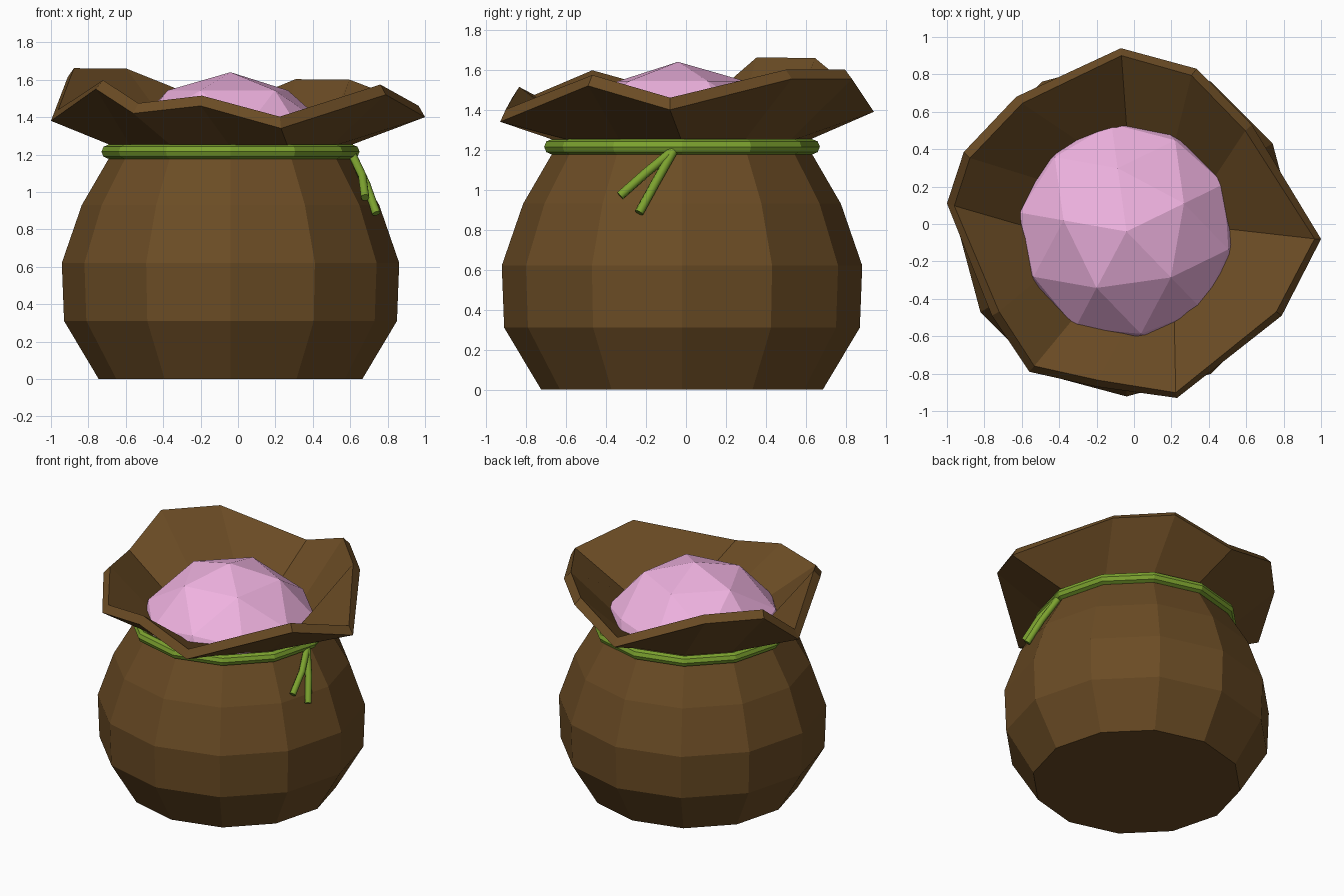
import bpy, bmesh
from math import sin, cos, radians

if "Cube" in bpy.data.objects:
    bpy.data.objects.remove(bpy.data.objects["Cube"])

CX, CY = -0.04, -0.02


def paint(obj, name, rgb):
    mat = bpy.data.materials.get(name) or bpy.data.materials.new(name)
    mat.diffuse_color = (*rgb, 1)
    mat.use_nodes = True
    mat.node_tree.nodes["Principled BSDF"].inputs["Base Color"].default_value = mat.diffuse_color
    obj.data.materials.append(mat)


BROWN, GREEN, PINK = (0.147, 0.072, 0.018), (0.2, 0.36, 0.028), (0.87, 0.45, 0.75)

# Sack: 12-sided rings up to the neck, then an irregular flared rim
profile = [(0.705, 0), (0.89, 0.31), (0.902, 0.62), (0.795, 0.93), (0.615, 1.24)]
rim = [(1.0, -0.08, 1.40), (0.63, 0.53, 1.555), (0.335, 0.83, 1.555),
       (-0.07, 0.94, 1.39), (-0.63, 0.68, 1.615), (-0.91, 0.385, 1.615),
       (-1.0, 0.11, 1.38), (-0.76, -0.49, 1.55), (-0.56, -0.79, 1.42),
       (-0.2, -0.87, 1.46), (0.23, -0.93, 1.34), (0.79, -0.49, 1.52)]
bm = bmesh.new()
rings = [[bm.verts.new((CX + r * cos(radians(30 * k)), CY + r * sin(radians(30 * k)), z))
          for k in range(12)] for r, z in profile]
rings.append([bm.verts.new(p) for p in rim])
for a, b in zip(rings, rings[1:]):
    for k in range(12):
        n = (k + 1) % 12
        bm.faces.new((a[k], a[n], b[n], b[k]))
bm.faces.new(rings[0][::-1])
mesh = bpy.data.meshes.new("sack")
bm.to_mesh(mesh)
bm.free()
sack = bpy.data.objects.new("sack", mesh)
bpy.context.collection.objects.link(sack)
paint(sack, "brown_cloth", BROWN)
cloth = sack.modifiers.new("thickness", 'SOLIDIFY')
cloth.thickness = 0.065
cloth.offset = -1
cloth.use_even_offset = True

# Cord around the neck
bpy.ops.mesh.primitive_torus_add(location=(CX, CY, 1.215), major_radius=0.652,
                                 minor_radius=0.038, major_segments=12, minor_segments=8)
cord = bpy.context.object
cord.name = "neck_cord"
paint(cord, "green_cord", GREEN)

# Two loose cord ends hanging on the right side
tails = [[(0.61, -0.06, 1.2), (0.665, -0.2, 1.085), (0.68, -0.33, 0.97)],
         [(0.61, -0.06, 1.2), (0.685, -0.15, 1.04), (0.74, -0.235, 0.885)]]
for i, pts in enumerate(tails):
    curve = bpy.data.curves.new(f"cord_end_{i + 1}", 'CURVE')
    curve.dimensions = '3D'
    curve.bevel_depth = 0.023
    curve.bevel_resolution = 2
    curve.use_fill_caps = True
    spline = curve.splines.new('POLY')
    spline.points.add(len(pts) - 1)
    for point, co in zip(spline.points, pts):
        point.co = (*co, 1)
    tail = bpy.data.objects.new(curve.name, curve)
    bpy.context.collection.objects.link(tail)
    paint(tail, "green_cord", GREEN)

# Faceted ball filling the sack
bpy.ops.mesh.primitive_ico_sphere_add(subdivisions=2, radius=0.65,
                                      location=(CX, -0.04, 0.99), rotation=(0, 0, radians(26)))
ball = bpy.context.object
ball.name = "filling"
paint(ball, "pink_filling", PINK)
